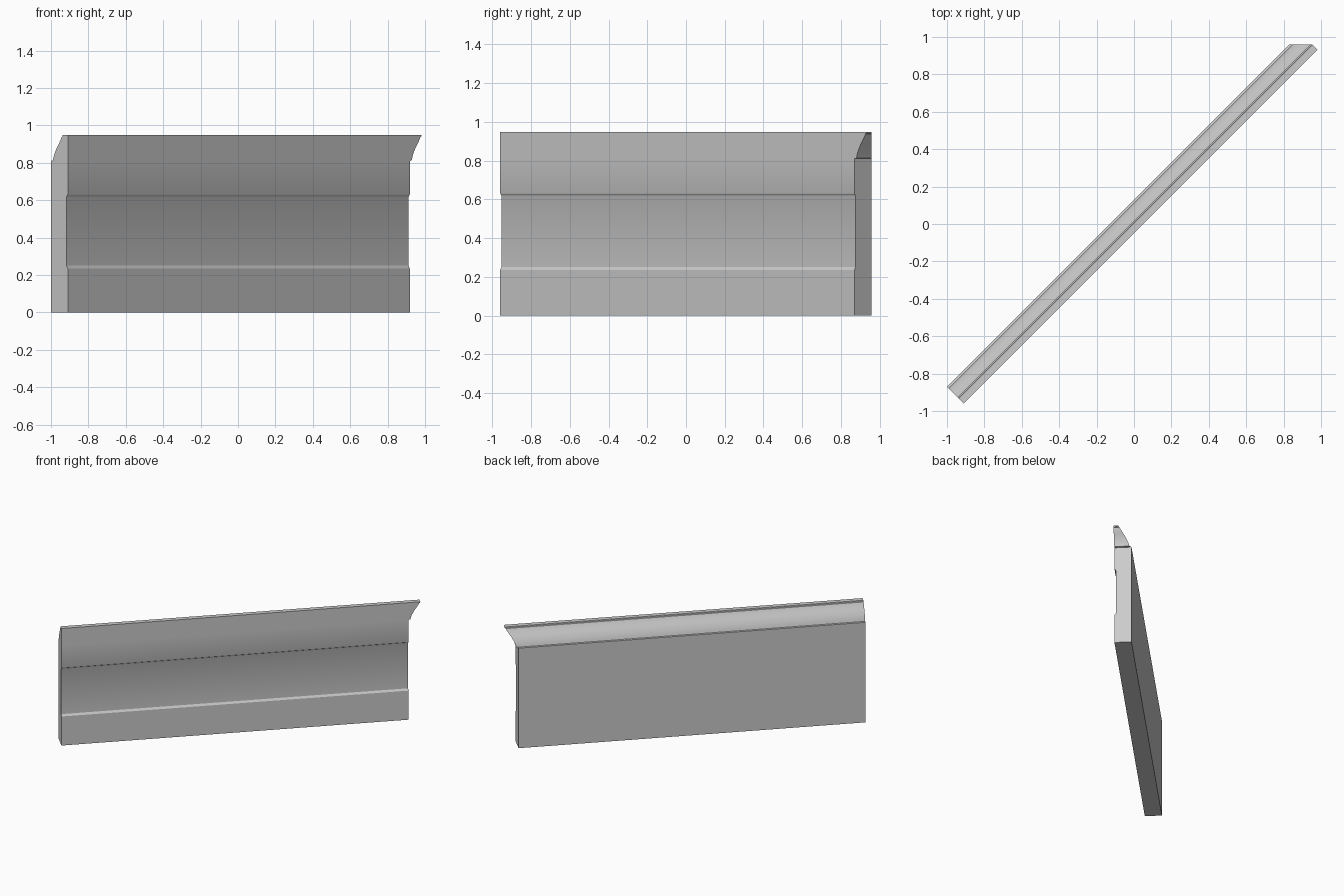
import bpy, bmesh, math
from mathutils import Matrix

if "Cube" in bpy.data.objects:
    bpy.data.objects.remove(bpy.data.objects["Cube"])

# One flat paint colour
paint = bpy.data.materials.new("light_grey_paint")
paint.diffuse_color = (0.6, 0.6, 0.6, 1)
paint.use_nodes = True
paint.node_tree.nodes["Principled BSDF"].inputs["Base Color"].default_value = paint.diffuse_color

LEFT, RIGHT = -1.322, 1.264      # ends along the board
BACK, FRONT, PANEL = -0.092, 0.035, 0.025

# Face profile (depth, height): plinth, sloped ledge, recessed panel, upper rail
face = [(FRONT, 0), (FRONT, 0.235), (PANEL, 0.250), (PANEL, 0.615),
        (PANEL + 0.003, 0.622), (FRONT - 0.002, 0.626), (FRONT, 0.632)]
# Moulded top (height, setback): the same curve shapes the back and the coped end
cove = [(0.810, 0.0), (0.812, 0.014), (0.825, 0.018), (0.840, 0.023),
        (0.855, 0.030), (0.870, 0.038), (0.885, 0.047), (0.900, 0.058),
        (0.915, 0.068), (0.928, 0.076), (0.938, 0.081), (0.940, 0.087),
        (0.948, 0.089)]

# Full section loop as (depth, height, extra length at the coped end)
loop = [(d, z, 0.0) for d, z in face]
loop += [(FRONT, z, s) for z, s in cove]
loop += [(BACK + s, z, s) for z, s in reversed(cove)]
loop.append((BACK, 0, 0.0))

bm = bmesh.new()
a = [bm.verts.new((LEFT, -d, z)) for d, z, s in loop]
b = [bm.verts.new((RIGHT + s, -d, z)) for d, z, s in loop]
n, k, c = len(loop), len(face), len(cove)

# Long sides and square end
for i in range(n):
    j = (i + 1) % n
    bm.faces.new((a[i], a[j], b[j], b[i]))
bm.faces.new(a)

# Coped end: flat lower part, then strips following the curve
first_back = k + 2 * c - 1
bm.faces.new(b[:k + 1] + b[first_back:])
for i in range(c - 1):
    bm.faces.new((b[k + i], b[k + i + 1],
                  b[first_back - i - 1], b[first_back - i]))
bmesh.ops.recalc_face_normals(bm, faces=bm.faces)

# Turn the board onto the diagonal
bm.transform(Matrix.Rotation(math.radians(45), 4, 'Z'))
mesh = bpy.data.meshes.new("moulded_board")
bm.to_mesh(mesh)
bm.free()
mesh.materials.append(paint)
board = bpy.data.objects.new("moulded_board", mesh)
bpy.context.collection.objects.link(board)

bpy.context.view_layer.objects.active = board
board.select_set(True)
bpy.ops.object.shade_smooth_by_angle(angle=math.radians(25))
